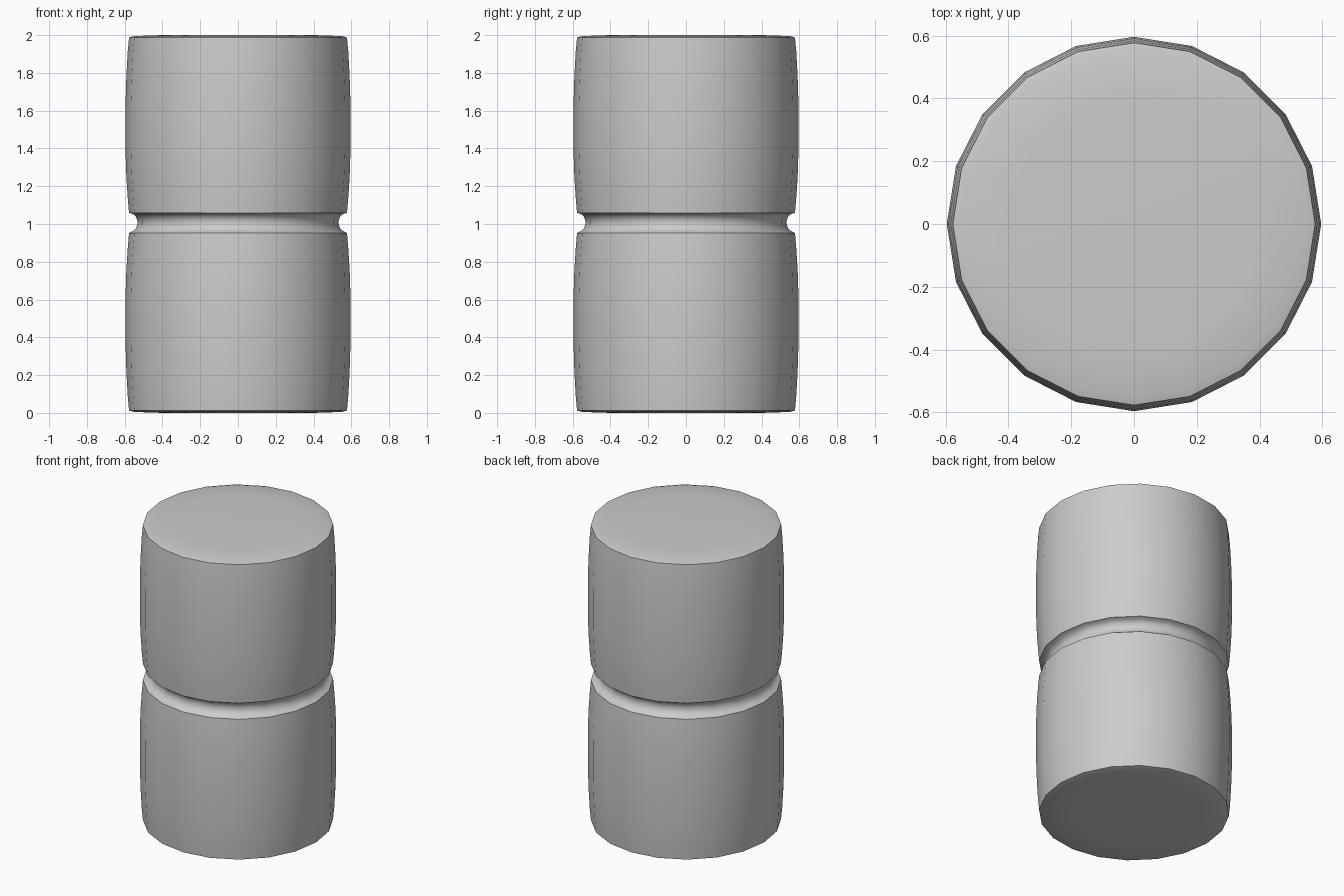
import bpy, bmesh, math

if "Cube" in bpy.data.objects:
    bpy.data.objects.remove(bpy.data.objects["Cube"])

SIDES = 20

# Half-profiles (radius, height) of one barrel-shaped drum and the waist groove
lower = [(0.40, 0.0), (0.55, 0.005), (0.577, 0.013), (0.584, 0.09), (0.591, 0.22),
         (0.596, 0.38), (0.596, 0.61), (0.591, 0.76), (0.584, 0.87), (0.577, 0.952)]
groove = [(0.555, 0.963), (0.54, 0.978), (0.533, 1.0), (0.533, 1.018),
          (0.54, 1.038), (0.555, 1.052)]
upper = [(r, 2.0 - z * 0.988 / 1.0) for r, z in reversed(lower)]
profile = lower + groove + upper


def lathe(name, points):
    bm = bmesh.new()
    rings = []
    for r, z in points:
        rings.append([bm.verts.new((r * math.cos(2 * math.pi * i / SIDES),
                                    r * math.sin(2 * math.pi * i / SIDES), z))
                      for i in range(SIDES)])
    for a, b in zip(rings, rings[1:]):
        for i in range(SIDES):
            j = (i + 1) % SIDES
            bm.faces.new((a[i], a[j], b[j], b[i]))
    bm.faces.new(list(reversed(rings[0])))
    bm.faces.new(rings[-1])
    mesh = bpy.data.meshes.new(name)
    bm.to_mesh(mesh)
    bm.free()
    obj = bpy.data.objects.new(name, mesh)
    bpy.context.collection.objects.link(obj)
    return obj


# Grooved two-drum cylinder
body = lathe("grooved_cylinder", profile)
bpy.context.view_layer.objects.active = body
body.select_set(True)
bpy.ops.object.shade_smooth_by_angle(angle=math.radians(50))
